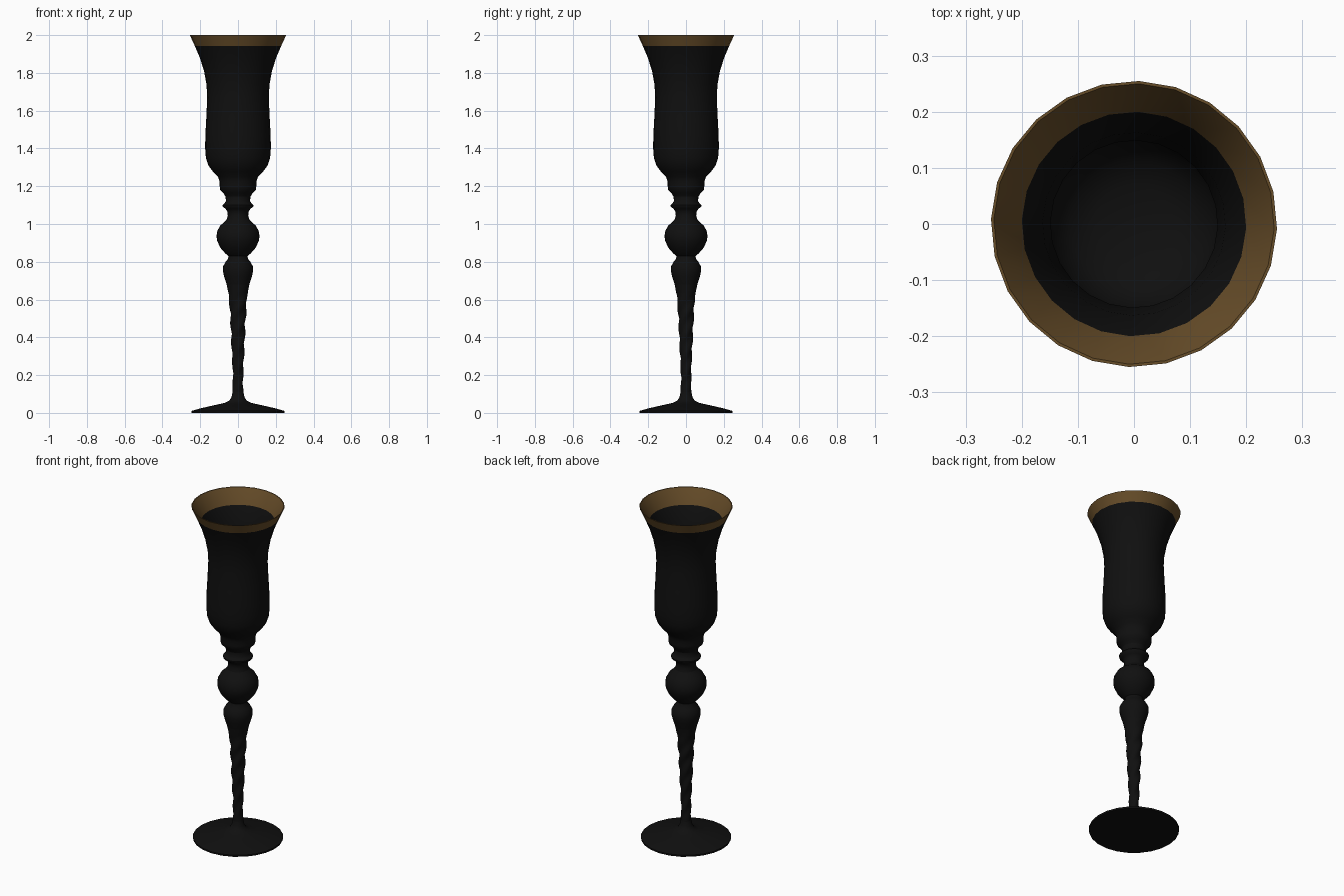
import bpy
import bmesh
from math import sin, cos, pi, radians

SIDES = 24
TURN = radians(-2)

cube = bpy.data.objects.get("Cube")
if cube:
    bpy.data.objects.remove(cube, do_unlink=True)


def make_material(name, colour):
    mat = bpy.data.materials.new(name)
    mat.use_nodes = True
    mat.diffuse_color = colour
    shader = next(n for n in mat.node_tree.nodes if n.type == 'BSDF_PRINCIPLED')
    shader.inputs["Base Color"].default_value = colour
    return mat


black = make_material("black", (0.005, 0.005, 0.005, 1))
gold = make_material("dull_gold", (0.135, 0.074, 0.022, 1))


def plain(angle, z):
    return 1.0


def lathe(name, profile, lobes=plain, gold_above=None):
    """Spin (radius, height) points round z; a zero radius closes to a point."""
    bm = bmesh.new()
    rings = []
    for r, z in profile:
        if r == 0:
            rings.append([bm.verts.new((0, 0, z))] * SIDES)
            continue
        ring = []
        for i in range(SIDES):
            a = TURN + 2 * pi * i / SIDES
            d = r * lobes(a, z)
            ring.append(bm.verts.new((d * cos(a), d * sin(a), z)))
        rings.append(ring)
    for low, high in zip(rings, rings[1:]):
        for i in range(SIDES):
            j = (i + 1) % SIDES
            corners = dict.fromkeys((low[i], low[j], high[j], high[i]))
            face = bm.faces.new(list(corners))
            if gold_above and face.calc_center_median().z > gold_above:
                face.material_index = 1
    mesh = bpy.data.meshes.new(name)
    bm.to_mesh(mesh)
    bm.free()
    mesh.materials.append(black)
    if gold_above:
        mesh.materials.append(gold)
    obj = bpy.data.objects.new(name, mesh)
    bpy.context.collection.objects.link(obj)
    bpy.ops.object.select_all(action='DESELECT')
    obj.select_set(True)
    bpy.context.view_layer.objects.active = obj
    bpy.ops.object.shade_smooth_by_angle(angle=radians(50))
    return obj


def interpolate(points, z):
    for (r0, z0), (r1, z1) in zip(points, points[1:]):
        if z <= z1:
            return r0 + (r1 - r0) * (z - z0) / (z1 - z0)
    return points[-1][0]


# Foot: flat underneath, shallow cone rising to the stem
lathe("foot", [(0, 0), (.246, 0), (.247, .01), (.21, .021), (.16, .033),
               (.11, .044), (.07, .053), (.045, .066), (.034, .085), (.029, .11)])

# Stem: twisted, three soft lobes that fade out at both ends
stem_shape = [(.029, .11), (.026, .16), (.028, .25), (.033, .35), (.038, .48),
              (.043, .56), (.048, .62), (.06, .68)]


def twist(angle, z):
    fade = max(0, min(1, (z - .11) / .05, (.66 - z) / .12))
    return 1 + .1 * fade * cos(3 * angle - 60 * z)


STEPS = 38
heights = [.11 + .57 * i / STEPS for i in range(STEPS + 1)]
lathe("twisted_stem", [(interpolate(stem_shape, z), z) for z in heights], twist)

# Turned knops between stem and bowl
lathe("lower_knop", [(.06, .68), (.073, .72), (.08, .75), (.079, .775), (.066, .8),
                     (.053, .815), (.05, .83)])
lathe("ball_knop", [(.05, .83), (.068, .845), (.094, .875), (.11, .91), (.114, .935),
                    (.109, .965), (.093, .993), (.072, 1.01), (.06, 1.025)])
lathe("collar", [(.06, 1.025), (.054, 1.045), (.056, 1.065), (.065, 1.08), (.08, 1.09),
                 (.082, 1.1), (.072, 1.11), (.064, 1.12), (.066, 1.145)])

# Bowl: outer wall up to the flared lip, then down the inside to the floor
lathe("bowl", [(.066, 1.145), (.078, 1.165), (.094, 1.18), (.097, 1.2), (.097, 1.225),
               (.106, 1.25), (.133, 1.278), (.157, 1.31), (.17, 1.35), (.174, 1.4),
               (.173, 1.47), (.168, 1.56), (.163, 1.67), (.167, 1.74), (.18, 1.81),
               (.202, 1.88), (.229, 1.943), (.255, 2), (.25, 2), (.2, 1.915),
               (.163, 1.8), (.149, 1.69), (.154, 1.5), (.156, 1.4), (.145, 1.34),
               (.115, 1.3), (.07, 1.28), (0, 1.275)], gold_above=1.95)
